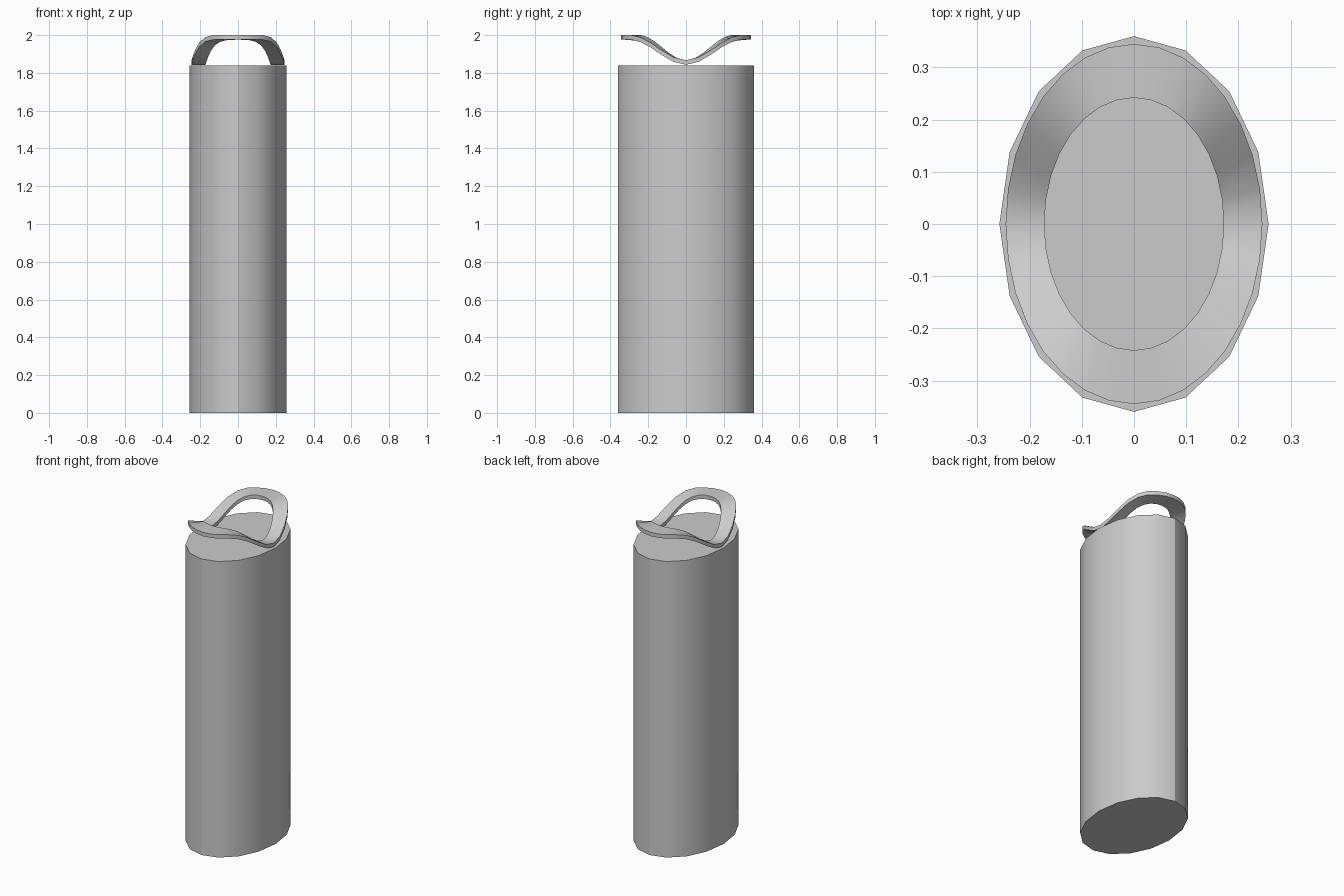
import bpy, bmesh, math

if "Cube" in bpy.data.objects:
    bpy.data.objects.remove(bpy.data.objects["Cube"])


def finish(name, bm):
    bmesh.ops.recalc_face_normals(bm, faces=bm.faces)
    mesh = bpy.data.meshes.new(name)
    bm.to_mesh(mesh)
    bm.free()
    obj = bpy.data.objects.new(name, mesh)
    bpy.context.collection.objects.link(obj)
    bpy.ops.object.select_all(action='DESELECT')
    obj.select_set(True)
    bpy.context.view_layer.objects.active = obj
    bpy.ops.object.shade_smooth_by_angle(angle=math.radians(30))
    return obj


def ellipse(bm, n, rx, ry, height):
    # height(y) gives the z of each point
    pts = []
    for i in range(n):
        a = 2 * math.pi * i / n
        x, y = rx * math.sin(a), ry * math.cos(a)
        pts.append(bm.verts.new((x, y, height(y))))
    return pts


def bridge(bm, a, b):
    n = len(a)
    for i in range(n):
        j = (i + 1) % n
        bm.faces.new((a[i], a[j], b[j], b[i]))


# Body: 16-sided elliptical column
bm = bmesh.new()
low = ellipse(bm, 16, 0.258, 0.36, lambda y: 0.0)
top = ellipse(bm, 16, 0.258, 0.36, lambda y: 1.84)
bridge(bm, low, top)
bm.faces.new(low)
bm.faces.new(top)
finish("body", bm)


# Saddle-shaped rim: dips at the sides, level at front and back
def wave(base, flat_from):
    return lambda y: base + 0.0665 * (1 - math.cos(math.pi * min(1, abs(y) / flat_from)))


bm = bmesh.new()
loops = [ellipse(bm, 32, rx, ry, wave(base, flat)) for rx, ry, base, flat in (
    (0.246, 0.345, 1.867, 0.30),
    (0.172, 0.242, 1.867, 0.25),
    (0.172, 0.242, 1.843, 0.25),
    (0.246, 0.345, 1.843, 0.30))]
for k in range(4):
    bridge(bm, loops[k], loops[(k + 1) % 4])
finish("wavy_rim", bm)
